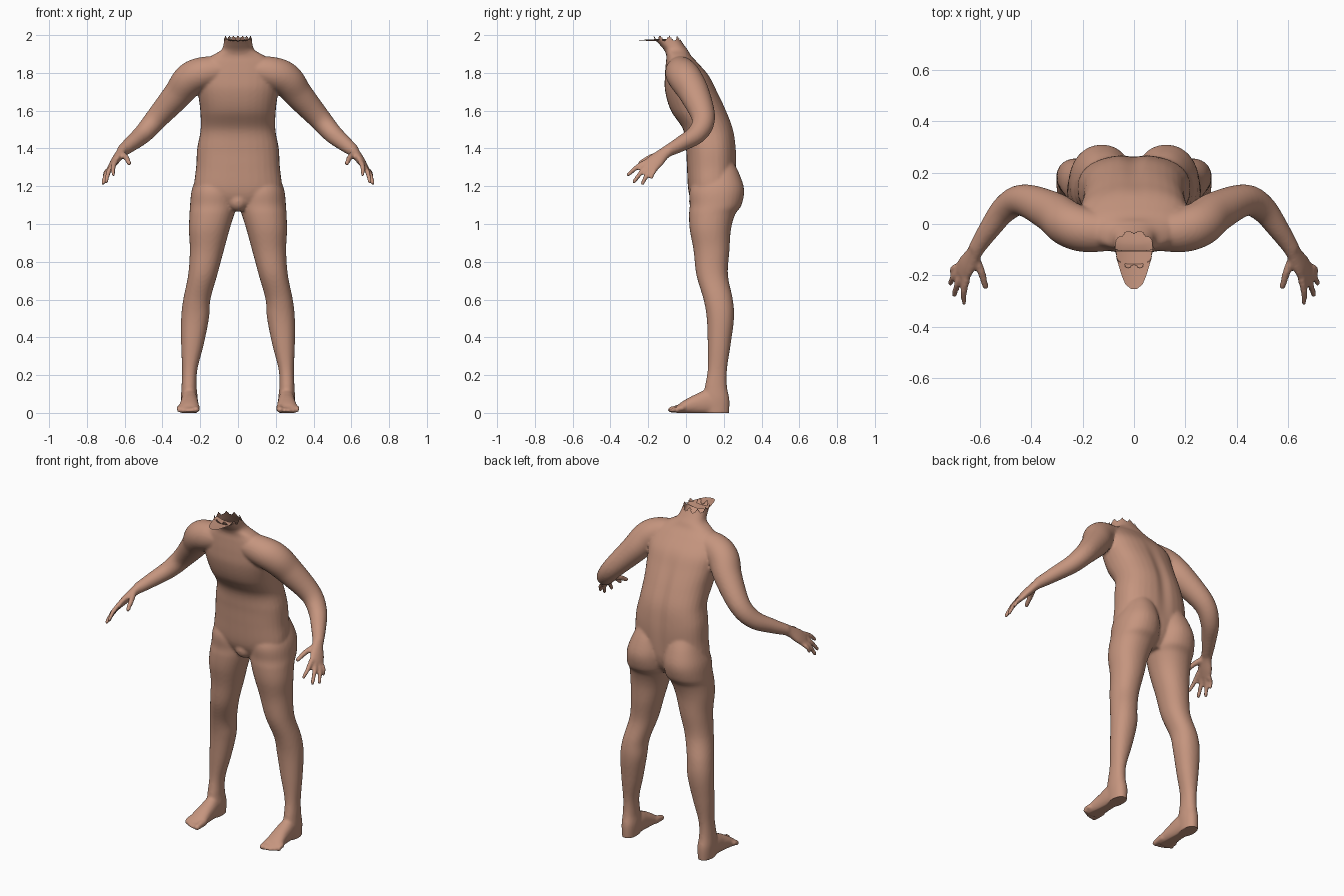
import bpy, bmesh, math
from mathutils import Vector, Matrix

cube = bpy.data.objects.get("Cube")
if cube:
    bpy.data.objects.remove(cube, do_unlink=True)

# Skin material
skin = bpy.data.materials.new("skin")
skin.use_nodes = True
skin_colour = (0.56, 0.30, 0.21, 1)
skin.diffuse_color = skin_colour
bsdf = next(n for n in skin.node_tree.nodes if n.type == "BSDF_PRINCIPLED")
bsdf.inputs["Base Color"].default_value = skin_colour
bsdf.inputs["Roughness"].default_value = 0.7

X, Y, Z = Vector((1, 0, 0)), Vector((0, 1, 0)), Vector((0, 0, 1))
SEGMENTS, STEPS = 32, 6


def smooth_path(rings):
    """Catmull-Rom interpolation of every value in the rings."""
    out = []
    last = len(rings) - 1
    for i in range(last):
        a, b = rings[max(i - 1, 0)], rings[i]
        c, d = rings[i + 1], rings[min(i + 2, last)]
        for k in range(STEPS):
            t = k / STEPS
            out.append([q + t / 2 * (r - p + t * (2 * p - 5 * q + 4 * r - s + t * (3 * (q - r) + s - p)))
                        for p, q, r, s in zip(a, b, c, d)])
    return out + [list(rings[-1])]


def loft(bm, rings, side, axis=None, power=2.0, mirror=1):
    """Closed tube through rings of (x, y, z, radius along side, other radius)."""
    path = smooth_path(rings)
    loops = []
    for i, (x, y, z, ra, rb) in enumerate(path):
        before, after = path[max(i - 1, 0)], path[min(i + 1, len(path) - 1)]
        t = axis or (Vector(after[:3]) - Vector(before[:3])).normalized()
        u = (side - t * side.dot(t)).normalized()
        v = t.cross(u)
        loop = []
        for k in range(SEGMENTS):
            a = math.tau * k / SEGMENTS
            c, s = math.cos(a), math.sin(a)
            c = math.copysign(abs(c) ** (2 / power), c)
            s = math.copysign(abs(s) ** (2 / power), s)
            p = Vector((x, y, z)) + u * ra * c + v * rb * s
            p.x *= mirror
            loop.append(bm.verts.new(p))
        loops.append(loop)
    for low, high in zip(loops, loops[1:]):
        for k in range(SEGMENTS):
            n = (k + 1) % SEGMENTS
            bm.faces.new((low[k], low[n], high[n], high[k]))
    bm.faces.new(loops[0][::-1])
    bm.faces.new(loops[-1])


def ball(bm, centre, size, mirror=1):
    m = Matrix.Translation((centre[0] * mirror, centre[1], centre[2])) @ Matrix.Diagonal((*size, 1))
    bmesh.ops.create_uvsphere(bm, u_segments=16, v_segments=10, radius=1, matrix=m)


def digit(bm, start, middle, tip, r, mirror):
    rings = [(*start, r * 1.1, r * 1.1), (*middle, r, r), (*tip, r * 0.8, r * 0.8)]
    loft(bm, rings, X + Z * 0.3, mirror=mirror)
    ball(bm, tip, (r * 0.85,) * 3, mirror)


bm = bmesh.new()

# Torso and neck: height, front, back, half width
torso = [(1.07, .06, .2, .1), (1.12, .03, .24, .19), (1.18, .012, .26, .232),
         (1.3, .005, .268, .222), (1.4, 0, .266, .216), (1.5, -.015, .252, .198),
         (1.6, -.08, .215, .2), (1.7, -.11, .167, .212), (1.78, -.112, .125, .215),
         (1.85, -.107, .065, .19), (1.89, -.104, .028, .14), (1.92, -.115, .01, .09),
         (1.95, -.14, -.012, .077), (1.99, -.172, -.036, .073), (2.04, -.18, -.05, .073)]
loft(bm, [(0, (f + b) / 2, z, w, (b - f) / 2) for z, f, b, w in torso], X, Z, 2.4)

# Pubic mound
ball(bm, (0, .07, 1.12), (.055, .055, .055))

# Legs: height, inner side, outer side, front, back
leg = [(1.33, .04, .18, .11, .25), (1.26, .02, .215, .06, .285), (1.18, .004, .245, .02, .308),
       (1.1, .005, .254, .02, .294), (1.05, .02, .257, .016, .26), (.97, .045, .26, .02, .238),
       (.86, .075, .255, .04, .23), (.73, .11, .264, .055, .222), (.6, .146, .29, .093, .248),
       (.5, .154, .301, .11, .254), (.36, .182, .301, .115, .236), (.23, .215, .296, .115, .217),
       (.14, .219, .299, .1, .217), (.07, .213, .302, .09, .23), (-.01, .218, .297, .1, .228)]
foot = [(.257, .2, .03, .036, .04), (.257, .12, .055, .044, .065), (.257, .05, .045, .048, .053),
        (.26, -.01, .03, .054, .036), (.262, -.045, .018, .054, .024)]

# Arms and palms: centre and two radii
arm = [(.06, -.03, 1.82, .07, .07), (.18, -.025, 1.80, .085, .085), (.255, 0, 1.765, .088, .088),
       (.32, .047, 1.685, .077, .08), (.43, .092, 1.56, .06, .062), (.5, .06, 1.48, .051, .053),
       (.565, -.025, 1.425, .041, .041), (.615, -.1, 1.385, .031, .031)]
palm = [(.605, -.085, 1.395, .032, .03), (.625, -.12, 1.37, .035, .025),
        (.65, -.16, 1.335, .046, .022), (.67, -.192, 1.305, .046, .016)]
knuckle = Vector((.665, -.185, 1.31))
across = Vector((-.456, -.684, .57))
finger_tips = [(.66, -.305, 1.262), (.698, -.275, 1.225), (.714, -.23, 1.216), (.71, -.183, 1.245)]

for m in (1, -1):
    loft(bm, [((i + o) / 2, (f + b) / 2, z, (o - i) / 2, (b - f) / 2) for z, i, o, f, b in leg],
         X, Z, 2.15, m)
    loft(bm, foot, X, -Y, 2.2, m)
    # Toes, shrinking outwards
    for i in range(5):
        r = .02 if i == 0 else .015 - i * .0007
        x = .222 + i * .0215 + (.005 if i else 0)
        tip_y = -.08 + .002 * i * i
        digit(bm, (x, -.01, .026), (x, -.045, .022), (x, tip_y, r * .85), r, m)
    loft(bm, arm, X + Z, mirror=m)
    loft(bm, palm, across, mirror=m)
    # Fingers
    for i, tip in enumerate(finger_tips):
        base = knuckle + across * (.036 - .024 * i)
        middle = (base + Vector(tip)) / 2 + Vector((.006, 0, .006))
        digit(bm, base, middle, tip, .0135 if i < 3 else .0115, m)
    # Thumb
    digit(bm, (.618, -.125, 1.375), (.592, -.19, 1.352), (.577, -.243, 1.322), .0155, m)

bmesh.ops.recalc_face_normals(bm, faces=bm.faces)
draft_mesh = bpy.data.meshes.new("body_draft")
bm.to_mesh(draft_mesh)
bm.free()
body = bpy.data.objects.new("body", draft_mesh)
bpy.context.collection.objects.link(body)

# Fuse the parts into one smooth skin
fuse = body.modifiers.new("fuse", "REMESH")
fuse.mode = "VOXEL"
fuse.voxel_size = .008
soften = body.modifiers.new("soften", "SMOOTH")
soften.factor = .5
soften.iterations = 5
graph = bpy.context.evaluated_depsgraph_get()
fused = bpy.data.meshes.new_from_object(body.evaluated_get(graph))
body.modifiers.clear()
body.data = fused
bpy.data.meshes.remove(draft_mesh)

# Open the neck with a ragged rim, groove the spine, flatten the soles
bm = bmesh.new()
bm.from_mesh(fused)


def above_rim(face):
    c = face.calc_center_median()
    return c.z > 1.982 + .012 * math.sin(9 * math.atan2(c.y + .1, c.x))


bmesh.ops.delete(bm, geom=[f for f in bm.faces if above_rim(f)], context="FACES")
for v in bm.verts:
    if v.co.y > .08 and 1.2 < v.co.z < 1.8:
        fade = math.sin(math.pi * (v.co.z - 1.2) / .6)
        v.co.y -= .012 * fade * math.exp(-(v.co.x / .035) ** 2)
    v.co.z = min(max(v.co.z, 0), 2)
bm.to_mesh(fused)
bm.free()

# Throat flap reaching forward from the neck: distance forward, half width
flap_mesh = bpy.data.meshes.new("throat_flap")
bm = bmesh.new()
rows = []
for y, w in [(-.105, .07), (-.14, .066), (-.18, .054), (-.21, .044), (-.235, .033), (-.252, .012)]:
    rows.append([bm.verts.new((w * k / 4, y, 1.968 + .015 * (w * k / 4 / .07) ** 2 - .05 * (y + .17)))
                 for k in range(-4, 5)])
for a, b in zip(rows, rows[1:]):
    for k in range(8):
        bm.faces.new((a[k], b[k], b[k + 1], a[k + 1]))
bmesh.ops.recalc_face_normals(bm, faces=bm.faces)
bm.to_mesh(flap_mesh)
bm.free()
flap = bpy.data.objects.new("throat_flap", flap_mesh)
bpy.context.collection.objects.link(flap)

for obj in (body, flap):
    obj.data.materials.clear()
    obj.data.materials.append(skin)
    obj.data.polygons.foreach_set("use_smooth", [True] * len(obj.data.polygons))
    obj.data.update()
